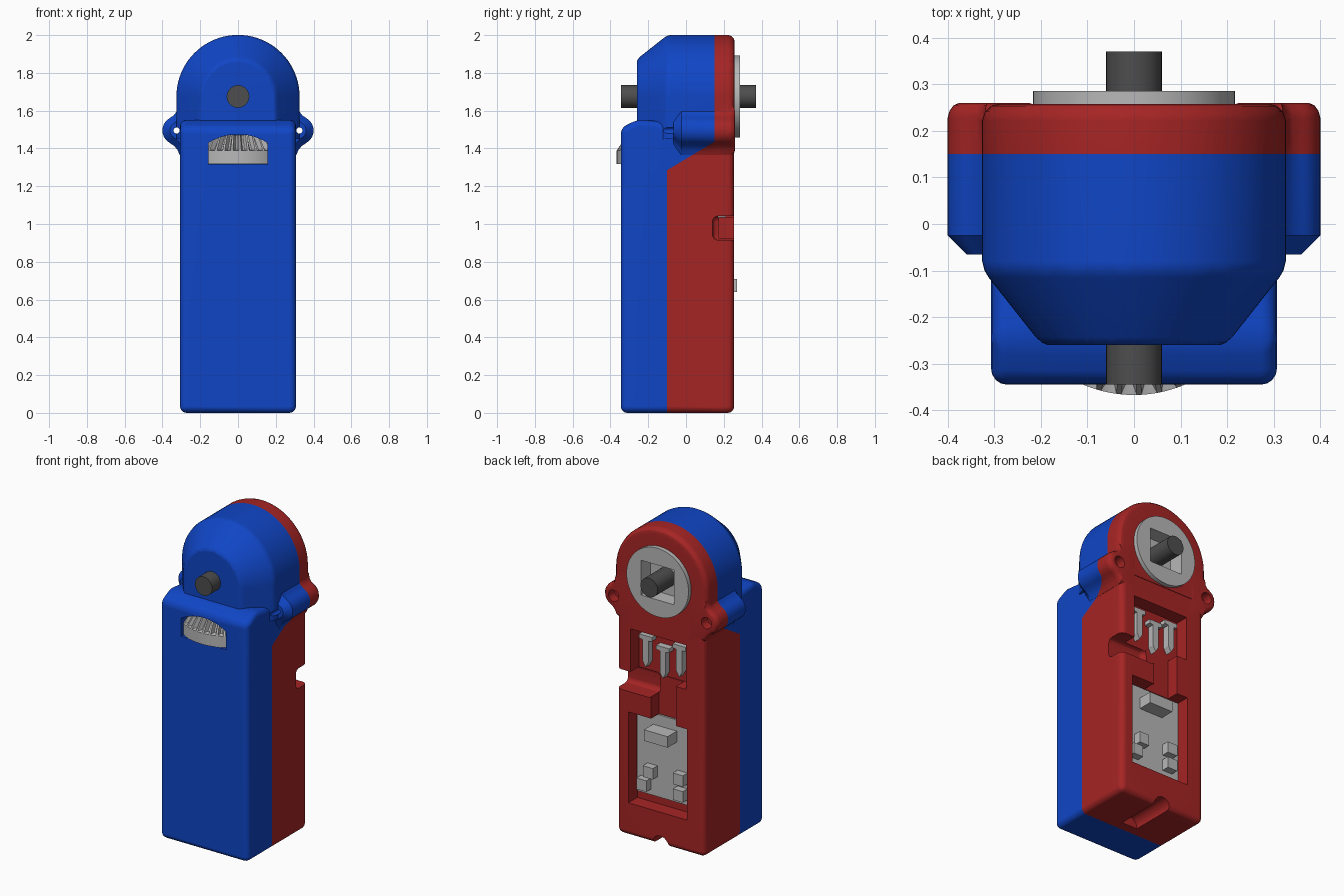
import bpy, bmesh, math
from mathutils import Vector

if "Cube" in bpy.data.objects:
    bpy.data.objects.remove(bpy.data.objects["Cube"])


def material(name, rgb):
    m = bpy.data.materials.new(name)
    m.diffuse_color = (*rgb, 1)
    m.use_nodes = True
    m.node_tree.nodes["Principled BSDF"].inputs["Base Color"].default_value = m.diffuse_color
    return m


BLUE = material("blue shell", (0.005, 0.06, 0.56))
RED = material("red shell", (0.38, 0.018, 0.018))
GREY = material("light grey", (0.48, 0.48, 0.48))
DARK = material("dark grey", (0.075, 0.075, 0.075))


def finish(name, bm, mat):
    bmesh.ops.recalc_face_normals(bm, faces=bm.faces[:])
    me = bpy.data.meshes.new(name)
    bm.to_mesh(me)
    bm.free()
    ob = bpy.data.objects.new(name, me)
    bpy.context.collection.objects.link(ob)
    me.materials.append(mat)
    return ob


def loft(name, rings, mat=BLUE, bevel=0):
    """Skin closed rings of equal length and cap both ends."""
    bm = bmesh.new()
    vs = [[bm.verts.new(p) for p in r] for r in rings]
    n = len(vs[0])
    for a, b in zip(vs, vs[1:]):
        for i in range(n):
            j = (i + 1) % n
            bm.faces.new((a[i], a[j], b[j], b[i]))
    bm.faces.new(vs[0])
    bm.faces.new(vs[-1])
    if bevel:
        bmesh.ops.recalc_face_normals(bm, faces=bm.faces[:])
        bmesh.ops.bevel(bm, geom=bm.edges[:], offset=bevel, segments=4,
                        profile=0.5, affect='EDGES', clamp_overlap=True)
    return finish(name, bm, mat)


def box(name, x, y, z, mat=GREY, bevel=0):
    ring = lambda zz: [(x[0], y[0], zz), (x[1], y[0], zz), (x[1], y[1], zz), (x[0], y[1], zz)]
    return loft(name, [ring(z[0]), ring(z[1])], mat, bevel)


def prism_y(name, pts, y, mat=GREY):
    return loft(name, [[(px, yy, pz) for px, pz in pts] for yy in y], mat)


def rod(name, x, z, r, y, mat=DARK, n=32):
    pts = [(x + r * math.cos(2 * math.pi * i / n), z + r * math.sin(2 * math.pi * i / n))
           for i in range(n)]
    return prism_y(name, pts, y, mat)


def activate(ob):
    bpy.ops.object.select_all(action='DESELECT')
    ob.select_set(True)
    bpy.context.view_layer.objects.active = ob


def combine(ob, other, op):
    activate(ob)
    m = ob.modifiers.new("bool", 'BOOLEAN')
    m.operation, m.solver, m.object = op, 'EXACT', other
    bpy.ops.object.modifier_apply(modifier=m.name)
    bpy.data.objects.remove(other)


def smooth(ob, deg=28):
    activate(ob)
    bpy.ops.object.shade_smooth_by_angle(angle=math.radians(deg))


# Housing: grip block with sloped shoulder
side = [(-0.345, 0), (0.255, 0), (0.255, 1.5), (-0.25, 1.555), (-0.345, 1.51)]
housing = loft("housing", [[(x, y, z) for y, z in side] for x in (-0.307, 0.307)], BLUE, 0.035)

# Round head tapering towards the front
CZ = 1.675


def head_ring(y, r):
    arc = [(r * math.cos(math.pi * i / 40), y, CZ + r * math.sin(math.pi * i / 40))
           for i in range(41)]
    return arc + [(-r, y, 1.45), (r, y, 1.45)]


head = loft("head", [head_ring(*p) for p in (
    (-0.26, 0.185), (-0.255, 0.197), (-0.243, 0.211), (-0.115, 0.312), (-0.1, 0.321),
    (-0.08, 0.326), (0.222, 0.326), (0.241, 0.320), (0.253, 0.308), (0.258, 0.29))])
combine(housing, head, 'UNION')

# Screw ears with fairings on both sides
EX, EZ, ER = 0.325, 1.495, 0.075
ear_pts = [(0.2, 1.36), (0.308, 1.365), (0.322, 1.395), (0.34, 1.415)]
ear_pts += [(EX + ER * math.cos(a), EZ + ER * math.sin(a))
            for a in (math.radians(-60 + 10 * i) for i in range(13))]
ear_pts += [(0.34, 1.575), (0.326, 1.595), (0.32, 1.63), (0.2, 1.63)]
for s in (1, -1):
    rings = [[(s * (0.3 + (x - 0.3) * k), y, EZ + (z - EZ) * k) for x, z in ear_pts]
             for y, k in ((-0.065, 0.6), (-0.025, 1), (0.228, 1), (0.243, 0.96),
                          (0.255, 0.87), (0.26, 0.75))]
    combine(housing, loft("ear", rings), 'UNION')
    combine(housing, rod("screw_hole", s * EX, EZ, 0.016, (-0.2, 0.4), n=16), 'DIFFERENCE')
    combine(housing, rod("screw_seat", s * EX, EZ, 0.036, (0.2, 0.4), n=24), 'DIFFERENCE')

# Arched wheel window in the front
arch = [(-0.157, 1.315), (0.157, 1.315)]
arch += [(0.157 * (1 - i / 6), 1.475 - 0.045 * (1 - i / 6) ** 2) for i in range(13)]
combine(housing, prism_y("window", arch, (-0.5, -0.12)), 'DIFFERENCE')

# Rear recesses, cable channel, side groove, bottom slot, disc pocket
for x, y, z, b in (
        ((-0.18, 0.21), (0.17, 0.4), (1.035, 1.315), 0),
        ((-0.185, 0.225), (0.165, 0.4), (0.21, 0.785), 0),
        ((-0.108, 0.066), (0.175, 0.4), (0.7, 1.1), 0),
        ((0.055, 0.5), (0.14, 0.4), (0.915, 1.042), 0.03)):
    combine(housing, box("recess", x, y, z, BLUE, b), 'DIFFERENCE')
combine(housing, rod("bottom_slot", 0.0, 0.005, 0.055, (-0.04, 0.4), n=24), 'DIFFERENCE')
combine(housing, rod("disc_pocket", 0, CZ, 0.208, (0.16, 0.4), n=48), 'DIFFERENCE')

# Split the shell colours along the stepped parting line
housing.data.materials.clear()
housing.data.materials.append(BLUE)
housing.data.materials.append(RED)
bm = bmesh.new()
bm.from_mesh(housing.data)
bmesh.ops.triangulate(bm, faces=bm.faces[:])
for co, no in (((0, -0.1, 0), (0, 1, 0)), ((0, 0.15, 0), (0, 1, 0)),
               ((0, -0.1, 1.285), (0, -0.6, 1))):
    bmesh.ops.bisect_plane(bm, geom=bm.verts[:] + bm.edges[:] + bm.faces[:], dist=1e-5,
                           plane_co=Vector(co), plane_no=Vector(no).normalized())
for f in bm.faces:
    c = f.calc_center_median()
    below = c.z < 1.285 + 0.6 * (c.y + 0.1)
    f.material_index = int(c.y > 0.15 or (c.y > -0.1 and below))
bm.to_mesh(housing.data)
bm.free()
smooth(housing)
wn = housing.modifiers.new("normals", 'WEIGHTED_NORMAL')
wn.keep_sharp = True

# Drive shaft through the head, rear disc with square socket
smooth(rod("shaft", 0, CZ, 0.06, (-0.345, 0.37)))
disc = rod("socket_disc", 0, CZ, 0.217, (0.165, 0.285), GREY, 64)
combine(disc, box("socket", (-0.115, 0.115), (0.19, 0.4), (CZ - 0.11, CZ + 0.11)), 'DIFFERENCE')
smooth(disc)

# Thumb wheel with bevel teeth
TEETH = 40


def wheel_ring(z, r_tip, r_root):
    pts = []
    for i in range(TEETH * 4):
        a = 2 * math.pi * (i + 0.5) / (TEETH * 4)
        r = r_tip if i % 4 < 2 else r_root
        pts.append((r * math.sin(a), -0.087 - r * math.cos(a), z))
    return pts


wheel = loft("thumb_wheel", [wheel_ring(1.317, 0.28, 0.28), wheel_ring(1.388, 0.28, 0.28),
                             wheel_ring(1.392, 0.278, 0.25), wheel_ring(1.47, 0.225, 0.185)], GREY)
smooth(wheel, 20)

# Circuit board and its components
box("board", (-0.18, 0.22), (0.15, 0.178), (0.26, 0.78))
box("large_chip", (-0.06, 0.105), (0.17, 0.27), (0.64, 0.71))
for x, z in ((0.11, 0.42), (0.155, 0.33), (-0.1, 0.43), (-0.1, 0.33)):
    box("small_chip", (x - 0.035, x + 0.035), (0.17, 0.225), (z - 0.035, z + 0.035))

# T-shaped contact pins in the upper recess
for x, top in ((0.135, 1.275), (0.015, 1.235), (-0.1, 1.275)):
    half = [(0.045, 0), (0.045, -0.025), (0.02, -0.03), (0.02, -0.165), (0.0, -0.2)]
    pts = [(x + a, top + b) for a, b in half] + [(x - a, top + b) for a, b in half[-2::-1]]
    prism_y("contact_pin", pts, (0.165, 0.212))
